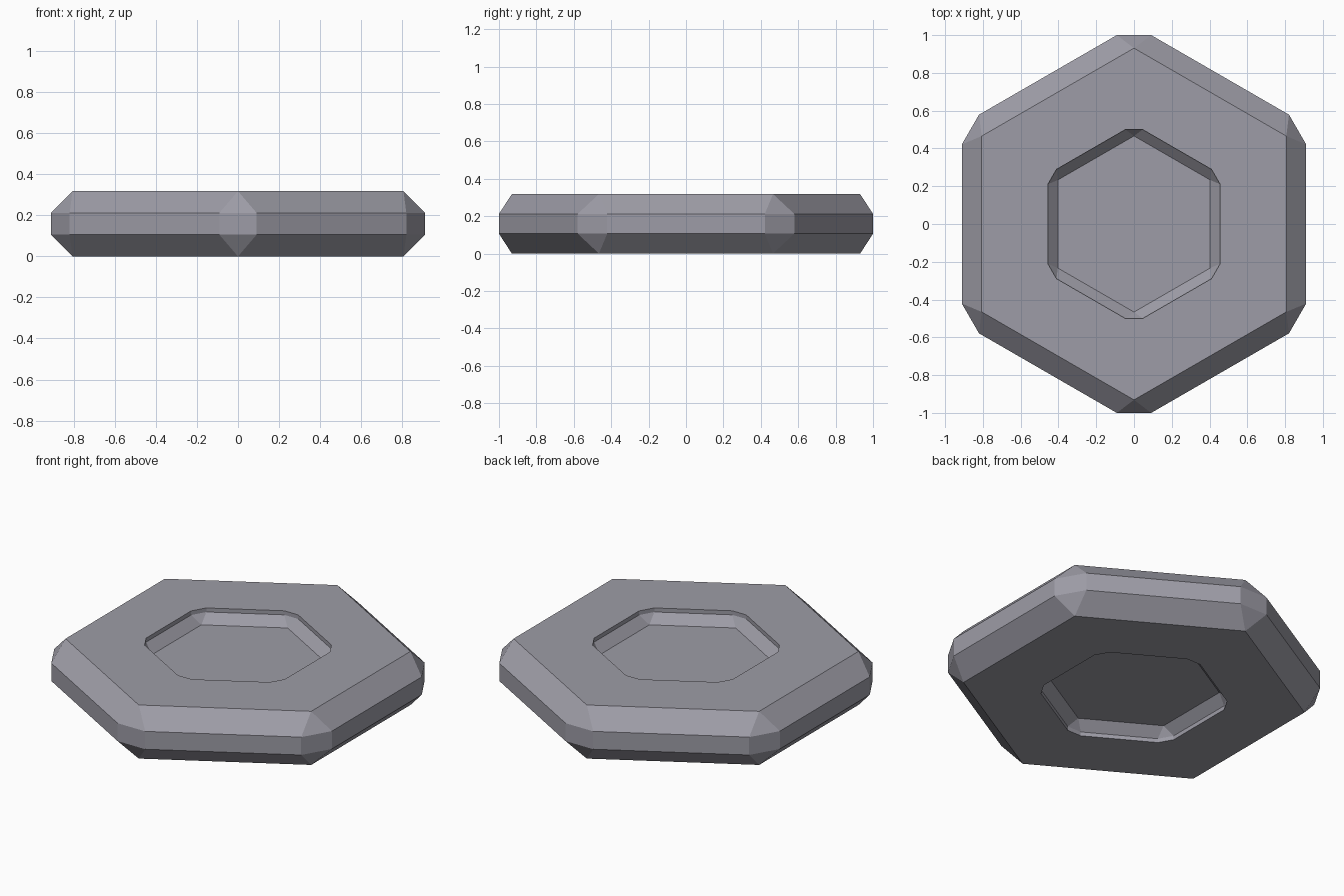
import bpy, bmesh, math

if "Cube" in bpy.data.objects:
    bpy.data.objects.remove(bpy.data.objects["Cube"])

grey = bpy.data.materials.new("cool grey")
grey.diffuse_color = (0.34, 0.335, 0.385, 1)
grey.use_nodes = True
grey.node_tree.nodes["Principled BSDF"].inputs["Base Color"].default_value = grey.diffuse_color

APOTHEM = math.sqrt(3) / 2


def sharp_hex(bm, radius, z):
    """Six corners, each listed twice so rings pair up with clipped ones."""
    ring = []
    for i in range(6):
        a = math.radians(90 + 60 * i)
        v = bm.verts.new((radius * math.cos(a), radius * math.sin(a), z))
        ring += [v, v]
    return ring


def clipped_hex(bm, scale, z):
    """Hexagon whose corners are cut by short flats."""
    ring = []
    for i in range(6):
        a = math.radians(90 + 60 * i)
        for side in (0.091, -0.091):
            ring.append(bm.verts.new((
                scale * (math.cos(a) + side * math.sin(a)),
                scale * (math.sin(a) - side * math.cos(a)), z)))
    # order each pair counter-clockwise
    return [ring[i ^ 1] for i in range(12)]


def bridge(bm, a, b):
    for i in range(12):
        j = (i + 1) % 12
        corners = list(dict.fromkeys((a[i], a[j], b[j], b[i])))
        if len(corners) > 2:
            bm.faces.new(corners)


H = 0.318          # total height
WALL = 0.024       # straight part of the recess wall
DEPTH = 0.077      # recess depth

bm = bmesh.new()
# section runs from the lower recess floor, round the rim, to the upper floor
rings = [
    sharp_hex(bm, 0.466, DEPTH),
    clipped_hex(bm, 0.5, WALL),
    clipped_hex(bm, 0.5, 0),
    sharp_hex(bm, 0.931, 0),
    clipped_hex(bm, 1.0, H / 3),
    clipped_hex(bm, 1.0, H * 2 / 3),
    sharp_hex(bm, 0.931, H),
    clipped_hex(bm, 0.5, H),
    clipped_hex(bm, 0.5, H - WALL),
    sharp_hex(bm, 0.466, H - DEPTH),
]
# fix pair order so every clipped ring runs counter-clockwise
for k, ring in enumerate(rings):
    if ring[0] is not ring[1] and ring[0].co.x < ring[1].co.x:
        rings[k] = [ring[i ^ 1] for i in range(12)]
for a, b in zip(rings, rings[1:]):
    bridge(bm, a, b)
# recess floors
for ring in (rings[0], rings[-1]):
    bm.faces.new(ring[::2])
bmesh.ops.recalc_face_normals(bm, faces=bm.faces)

mesh = bpy.data.meshes.new("hex_plate")
bm.to_mesh(mesh)
bm.free()
mesh.materials.append(grey)
plate = bpy.data.objects.new("hex_plate", mesh)
bpy.context.collection.objects.link(plate)
